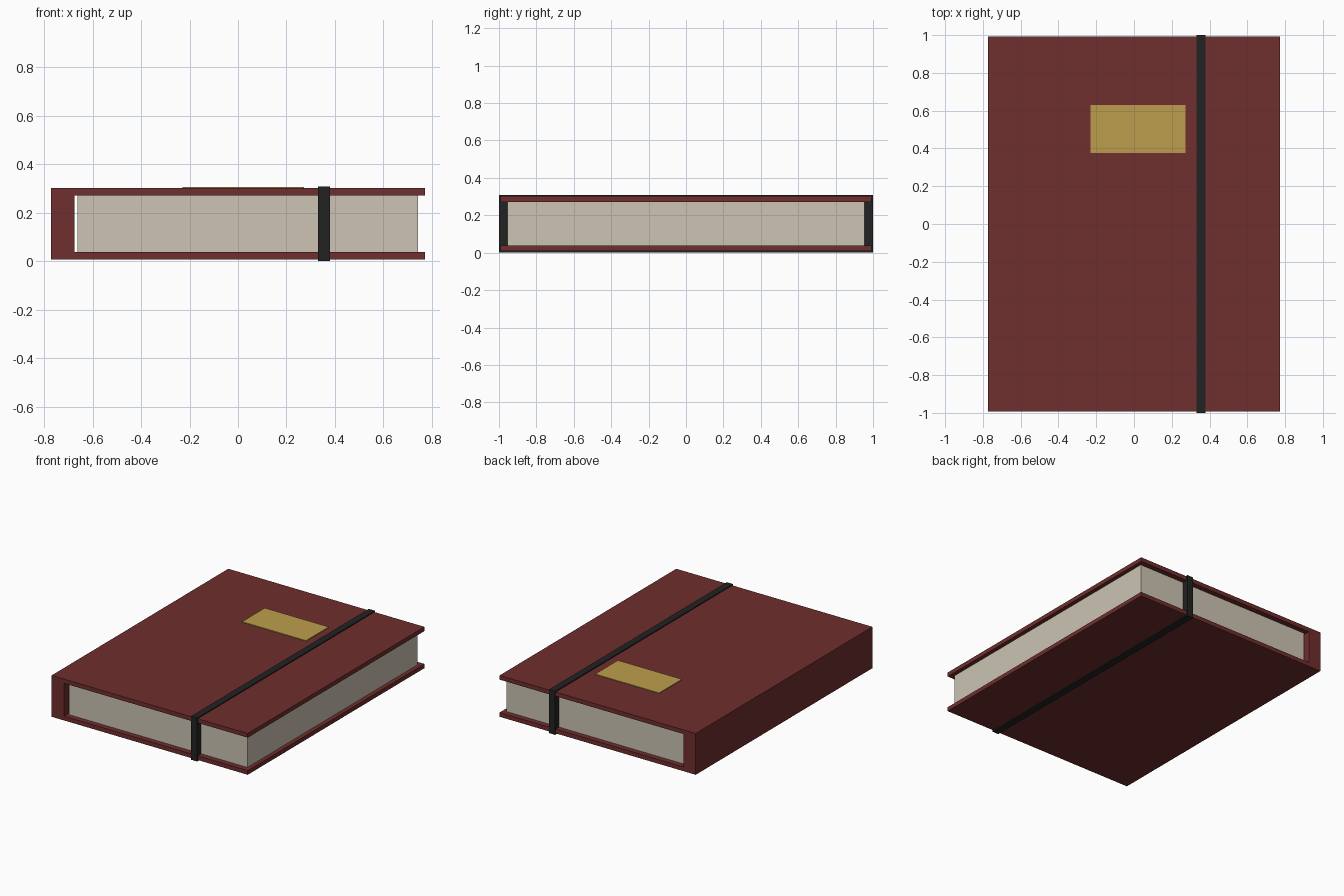
import bpy
import bmesh

if "Cube" in bpy.data.objects:
    bpy.data.objects.remove(bpy.data.objects["Cube"])


def srgb(*rgb):
    """Convert 0-255 display values to a linear colour."""
    lin = [(c / 255 / 12.92) if c < 11 else ((c / 255 + 0.055) / 1.055) ** 2.4 for c in rgb]
    return (*lin, 1.0)


def material(name, *rgb):
    mat = bpy.data.materials.new(name)
    mat.diffuse_color = srgb(*rgb)
    mat.use_nodes = True
    mat.node_tree.nodes["Principled BSDF"].inputs["Base Color"].default_value = mat.diffuse_color
    return mat


def finish(name, bm, mat):
    bmesh.ops.recalc_face_normals(bm, faces=bm.faces)
    mesh = bpy.data.meshes.new(name)
    bm.to_mesh(mesh)
    bm.free()
    mesh.materials.append(mat)
    obj = bpy.data.objects.new(name, mesh)
    bpy.context.collection.objects.link(obj)
    return obj


def extrude_profile(name, profile, half_y, mat):
    """Extrude an x-z outline along y, centred on y = 0."""
    bm = bmesh.new()
    face = bm.faces.new([bm.verts.new((x, -half_y, z)) for x, z in profile])
    geom = bmesh.ops.extrude_face_region(bm, geom=[face])["geom"]
    verts = [g for g in geom if isinstance(g, bmesh.types.BMVert)]
    bmesh.ops.translate(bm, verts=verts, vec=(0, 2 * half_y, 0))
    return finish(name, bm, mat)


def box(name, lo, hi, mat):
    bm = bmesh.new()
    bmesh.ops.create_cube(bm, size=1)
    for v in bm.verts:
        v.co = [(a + b) / 2 + c * (b - a) for a, b, c in zip(lo, hi, v.co)]
    return finish(name, bm, mat)


leather = material("dark red leather", 112, 46, 46)
paper = material("cream paper", 204, 196, 180)
elastic = material("black elastic", 34, 34, 34)
gold = material("gold label", 190, 158, 76)

# Cover: C-shaped section made of two boards and the spine
bottom, top, board = 0.008, 0.302, 0.03
left, right, spine = -0.772, 0.772, -0.674
extrude_profile("cover", [
    (left, bottom), (right, bottom), (right, bottom + board), (spine, bottom + board),
    (spine, top - board), (right, top - board), (right, top), (left, top)], 0.993, leather)

# Page block, set back from the cover edges and the spine
box("page_block", (-0.663, -0.955, bottom + board), (0.743, 0.955, top - board), paper)

# Elastic closure strap around the book
box("elastic_strap", (0.33, -1.0, 0.0), (0.379, 1.0, 0.309), elastic)

# Label plate on the front board
box("title_plate", (-0.23, 0.375, top - 0.002), (0.273, 0.63, top + 0.005), gold)
